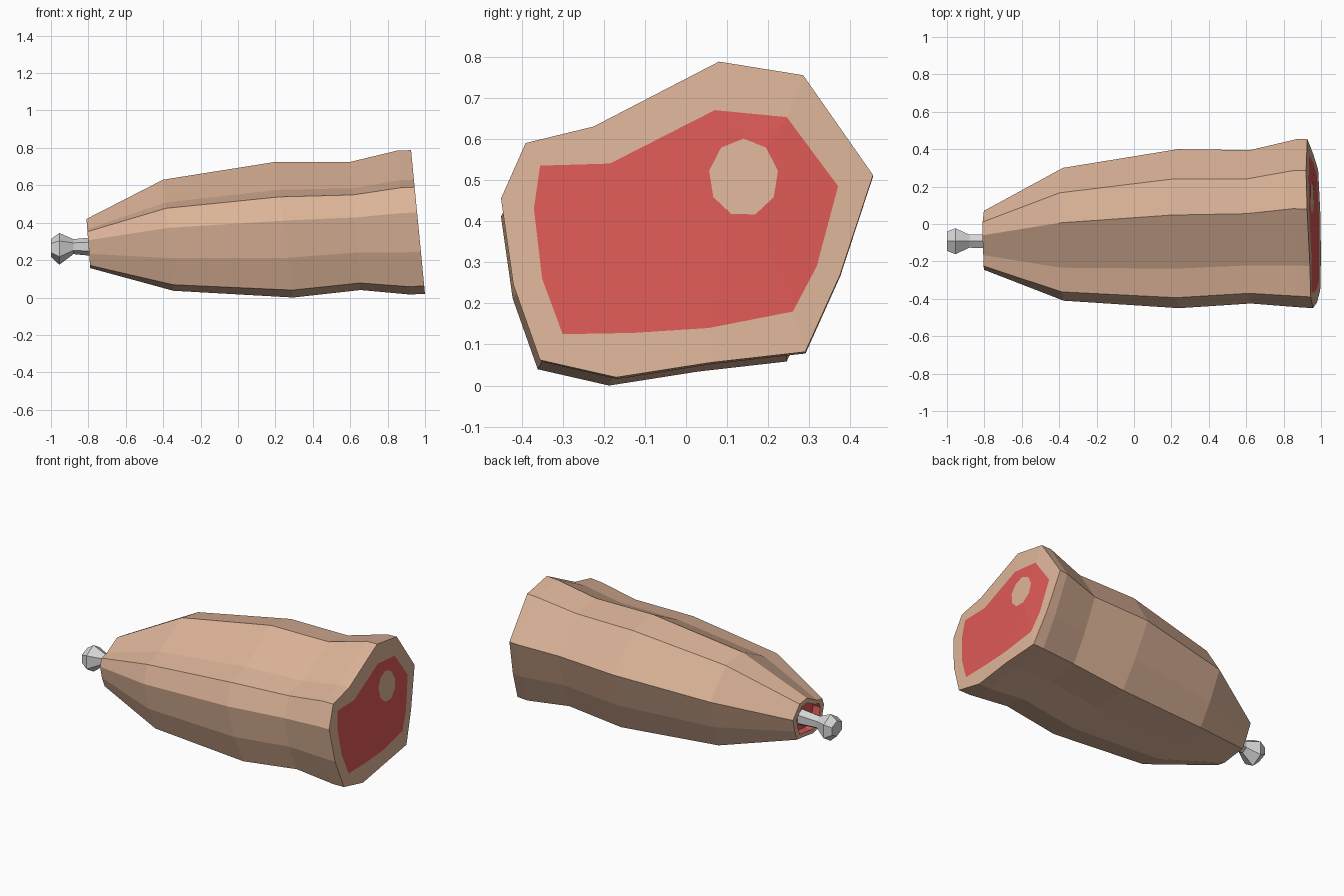
import bpy, bmesh, math
from mathutils import Vector

if "Cube" in bpy.data.objects:
    bpy.data.objects.remove(bpy.data.objects["Cube"])


def material(name, rgb):
    m = bpy.data.materials.new(name)
    m.diffuse_color = (*rgb, 1)
    m.use_nodes = True
    m.node_tree.nodes["Principled BSDF"].inputs["Base Color"].default_value = m.diffuse_color
    return m


skin = material("skin", (0.72, 0.455, 0.315))
meat = material("red meat", (0.72, 0.1, 0.092))
bone_mat = material("bone grey", (0.66, 0.66, 0.66))

# Cross-section of the wide cut end (y, z)
SECTION = [(0.08, 0.788), (0.285, 0.755), (0.455, 0.512), (0.375, 0.27),
           (0.29, 0.082), (0.06, 0.056), (-0.17, 0.02), (-0.355, 0.062),
           (-0.42, 0.245), (-0.45, 0.455), (-0.39, 0.59), (-0.225, 0.63)]
# Outline of the red meat on the cut
MEAT = [(0.07, 0.67), (0.245, 0.653), (0.37, 0.485), (0.318, 0.29),
        (0.26, 0.18), (0.055, 0.14), (-0.13, 0.128), (-0.30, 0.125),
        (-0.35, 0.26), (-0.37, 0.43), (-0.355, 0.535), (-0.185, 0.54)]
# Stations: x at top, x at bottom, y min, y max, z min, z max
STATIONS = [(-0.81, -0.79, -0.245, 0.07, 0.157, 0.42),
            (-0.40, -0.345, -0.41, 0.30, 0.036, 0.63),
            (0.20, 0.295, -0.45, 0.40, 0.0, 0.725),
            (0.60, 0.655, -0.425, 0.395, 0.04, 0.725),
            (0.85, 0.92, -0.445, 0.455, 0.016, 0.785)]


def finish(bm, name, mats):
    bmesh.ops.recalc_face_normals(bm, faces=bm.faces[:])
    me = bpy.data.meshes.new(name)
    bm.to_mesh(me)
    bm.free()
    for m in mats:
        me.materials.append(m)
    ob = bpy.data.objects.new(name, me)
    bpy.context.collection.objects.link(ob)
    return ob


def bridge(bm, a, b, mat=0):
    n = len(a)
    for i in range(n):
        j = (i + 1) % n
        bm.faces.new((a[i], a[j], b[j], b[i])).material_index = mat


def station_ring(bm, x_top, x_bot, y0, y1, z0, z1):
    ring = []
    for y, z in SECTION:
        u, t = (y + 0.45) / 0.905, (z - 0.02) / 0.768
        ring.append(bm.verts.new((x_bot + (x_top - x_bot) * t,
                                  y0 + (y1 - y0) * u, z0 + (z1 - z0) * t)))
    return ring


def cut_ring(bm, points):
    # The cut leans back at the top and bends away on the back side
    return [bm.verts.new((0.925 + 0.097 * (0.79 - z) - 0.1 * max(0, y - 0.2), y, z))
            for y, z in points]


# Ham body
bm = bmesh.new()
rings = [station_ring(bm, *s) for s in STATIONS]
rings.append(cut_ring(bm, SECTION))
for a, b in zip(rings, rings[1:]):
    bridge(bm, a, b)

# Wide cut: skin rim, red meat and round bone section
meat_ring = cut_ring(bm, MEAT)
bridge(bm, rings[-1], meat_ring)
hole = cut_ring(bm, [(0.14 + 0.085 * math.cos(i * math.tau / 9 + 1.57),
                      0.506 + 0.095 * math.sin(i * math.tau / 9 + 1.57)) for i in range(9)])
bm.faces.new(hole)
loops = []
for ring in (meat_ring, hole):
    for i, v in enumerate(ring):
        w = ring[(i + 1) % len(ring)]
        loops.append(bm.edges.get((v, w)) or bm.edges.new((v, w)))
filled = bmesh.ops.triangle_fill(bm, edges=loops, use_beauty=True, normal=Vector((1, 0, 0.1)))
for f in filled["geom"]:
    if isinstance(f, bmesh.types.BMFace):
        f.material_index = 1

# Narrow end: skin rim around a recessed red pocket
centre = Vector((-0.8, -0.09, 0.28))
rim, pocket = [], []
for v in rings[0]:
    p = centre + (v.co - centre) * 0.76
    rim.append(bm.verts.new(p))
    pocket.append(bm.verts.new(p + Vector((0.05, 0, 0))))
bridge(bm, rings[0], rim)
bridge(bm, rim, pocket, 1)
bm.faces.new(pocket).material_index = 1
finish(bm, "ham_body", [skin, meat])

# Shank bone with a flared knuckle: x, centre z, radius y, radius z
bm = bmesh.new()
PROFILE = [(-1.0, 0.265, 0.06, 0.048), (-0.955, 0.26, 0.08, 0.085),
           (-0.88, 0.272, 0.04, 0.04), (-0.72, 0.272, 0.046, 0.055)]
bone = [[bm.verts.new((x, -0.092 + ry * math.sin(i * math.tau / 6),
                       cz + rz * math.cos(i * math.tau / 6))) for i in range(6)]
        for x, cz, ry, rz in PROFILE]
for a, b in zip(bone, bone[1:]):
    bridge(bm, a, b)
bm.faces.new(bone[0])
bm.faces.new(bone[-1])
finish(bm, "shank_bone", [bone_mat])
